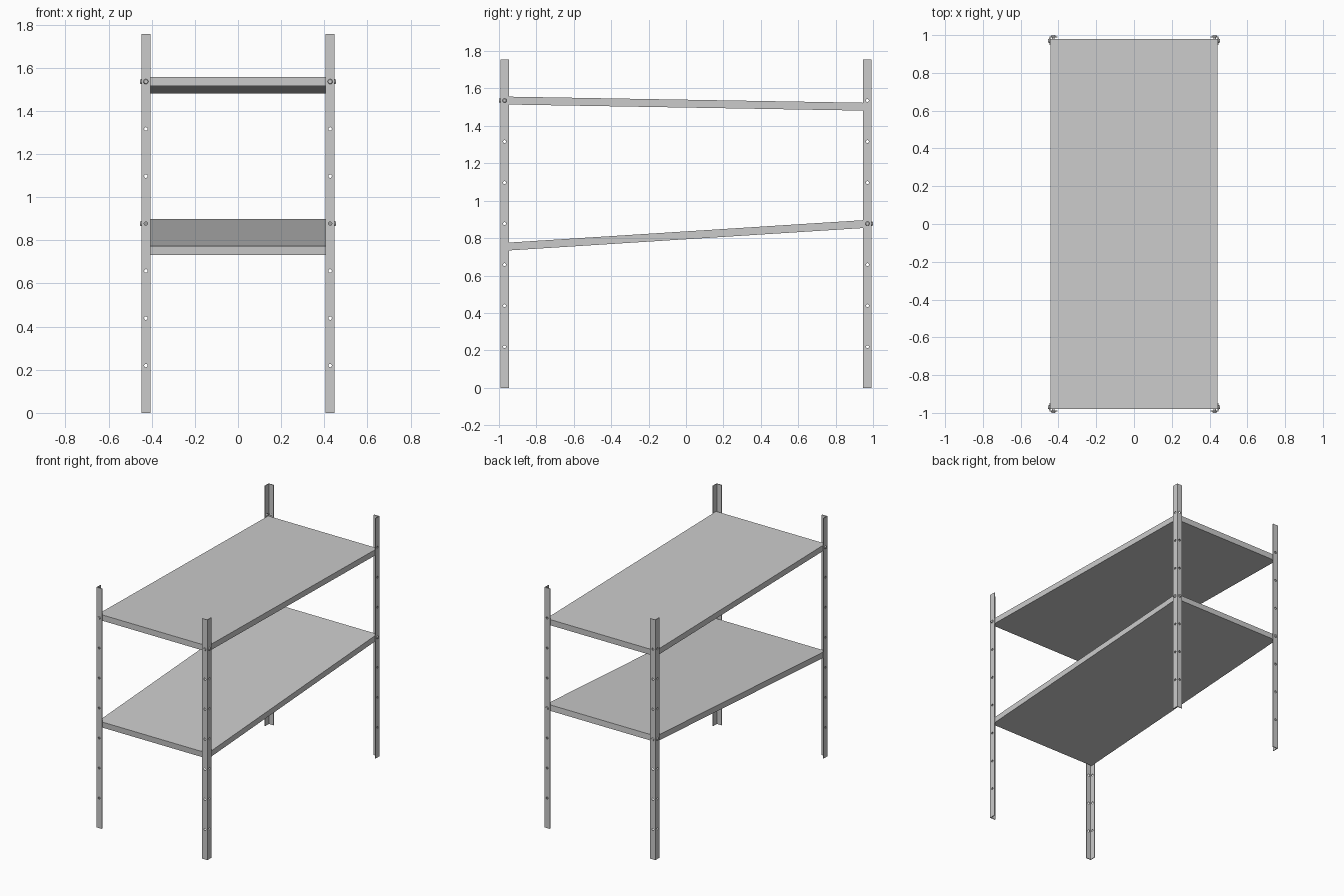
import bpy, bmesh, math
from mathutils import Matrix, Vector

if "Cube" in bpy.data.objects:
    bpy.data.objects.remove(bpy.data.objects["Cube"])

X, Y, H = 0.448, 0.993, 1.755      # outer faces of posts, post height
W, T = 0.043, 0.005                # flange width, sheet thickness
PITCH = H / 8
HX, HY = 0.427, 0.970              # hole centres on the two flanges


def make_object(name, bm):
    bmesh.ops.recalc_face_normals(bm, faces=bm.faces)
    mesh = bpy.data.meshes.new(name)
    bm.to_mesh(mesh)
    bm.free()
    ob = bpy.data.objects.new(name, mesh)
    bpy.context.collection.objects.link(ob)
    return ob


def cylinder(bm, centre, axis, radius, length, radius2=None, sides=16):
    rot = Vector(axis).to_track_quat('Z', 'Y').to_matrix().to_4x4()
    bmesh.ops.create_cone(bm, cap_ends=True, segments=sides, radius1=radius,
                          radius2=radius if radius2 is None else radius2, depth=length,
                          matrix=Matrix.Translation(centre) @ rot)


def mirror(ob, x, y):
    mod = ob.modifiers.new("mirror", 'MIRROR')
    mod.use_axis = (x, y, False)
    mod.use_mirror_merge = False


# Angle-iron corner post profile, extruded upward
bm = bmesh.new()
profile = [(X, Y), (X - W, Y), (X - W, Y - T), (X - T, Y - T), (X - T, Y - W - 0.003), (X, Y - W - 0.003)]
face = bm.faces.new([bm.verts.new((x, y, 0)) for x, y in profile])
ext = bmesh.ops.extrude_face_region(bm, geom=[face])
bmesh.ops.translate(bm, vec=(0, 0, H), verts=[v for v in ext["geom"] if isinstance(v, bmesh.types.BMVert)])
posts = make_object("corner_posts", bm)

# Row of bolt holes through both flanges
bm = bmesh.new()
for i in range(1, 8):
    cylinder(bm, (HX, Y - T / 2, i * PITCH), (0, 1, 0), 0.008, T * 2)
    cylinder(bm, (X - T / 2, HY, i * PITCH), (1, 0, 0), 0.008, T * 2)
cutter = make_object("hole_cutter", bm)
cutter.hide_render = True
cutter.hide_set(True)
cut = posts.modifiers.new("holes", 'BOOLEAN')
cut.operation, cut.solver, cut.object = 'DIFFERENCE', 'EXACT', cutter
mirror(posts, True, True)

# Two sloping shelves
for name, z_top, slope in (("upper_shelf", 1.540, -0.0172), ("lower_shelf", 0.836, 0.0632)):
    bm = bmesh.new()
    bmesh.ops.create_cube(bm, size=1, matrix=Matrix.Diagonal((0.884, 1.96, 0.042, 1)))
    shelf = make_object(name, bm)
    shelf.location.z = z_top - 0.021
    shelf.rotation_euler.x = math.atan(slope)

# Bolts: upper shelf at the front posts, lower shelf at the back posts
for name, side, z in (("upper_shelf_bolts", -1, 7 * PITCH), ("lower_shelf_bolts", 1, 4 * PITCH)):
    bm = bmesh.new()
    for centre, axis in (((HX, side * Y, z), (0, side, 0)), ((X, side * HY, z), (1, 0, 0))):
        c, a = Vector(centre), Vector(axis)
        cylinder(bm, c + a * 0.0035, a, 0.0115, 0.007, 0.009)
        cylinder(bm, c - a * 0.009, a, 0.007, 0.018)
    mirror(make_object(name, bm), True, False)
